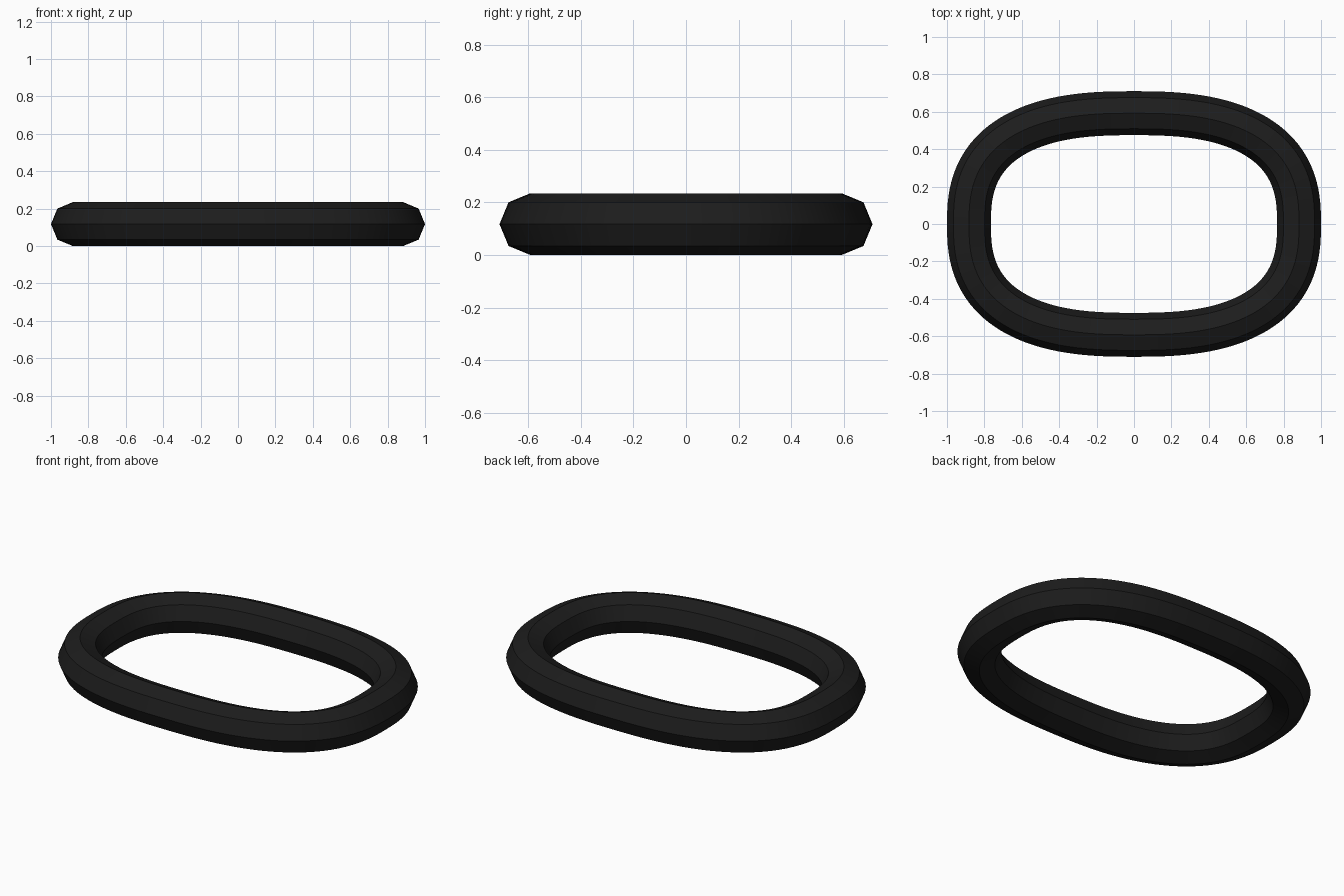
import bpy, bmesh, math

if "Cube" in bpy.data.objects:
    bpy.data.objects.remove(bpy.data.objects["Cube"])

A, B, R = 0.8825, 0.5925, 0.1175   # centre-line half sizes, tube radius
N, SIDES, EXP = 128, 8, 2.6


def path(t):
    c, s = math.cos(t), math.sin(t)
    return (A * math.copysign(abs(c) ** (2 / EXP), c),
            B * math.copysign(abs(s) ** (2 / EXP), s))


def normal(x, y):
    nx = math.copysign(abs(x / A) ** (EXP - 1) / A, x)
    ny = math.copysign(abs(y / B) ** (EXP - 1) / B, y)
    l = math.hypot(nx, ny)
    return nx / l, ny / l


# Octagonal tube swept around a rounded oblong loop
bm = bmesh.new()
rings = []
for i in range(N):
    x, y = path(2 * math.pi * i / N)
    nx, ny = normal(x, y)
    ring = []
    for k in range(SIDES):
        a = 2 * math.pi * k / SIDES
        d = R * math.cos(a)
        ring.append(bm.verts.new((x + nx * d, y + ny * d, R + R * math.sin(a))))
    rings.append(ring)
for i in range(N):
    p, q = rings[i], rings[(i + 1) % N]
    for k in range(SIDES):
        j = (k + 1) % SIDES
        bm.faces.new((p[k], q[k], q[j], p[j]))
bmesh.ops.recalc_face_normals(bm, faces=bm.faces)
mesh = bpy.data.meshes.new("link_ring")
bm.to_mesh(mesh)
bm.free()
ring_obj = bpy.data.objects.new("link_ring", mesh)
bpy.context.collection.objects.link(ring_obj)

# Black finish, crisp long edges
mat = bpy.data.materials.new("black")
mat.diffuse_color = (0.012, 0.012, 0.012, 1)
mat.use_nodes = True
mat.node_tree.nodes["Principled BSDF"].inputs["Base Color"].default_value = mat.diffuse_color
mesh.materials.append(mat)
bpy.context.view_layer.objects.active = ring_obj
ring_obj.select_set(True)
bpy.ops.object.shade_smooth_by_angle(angle=math.radians(30))
